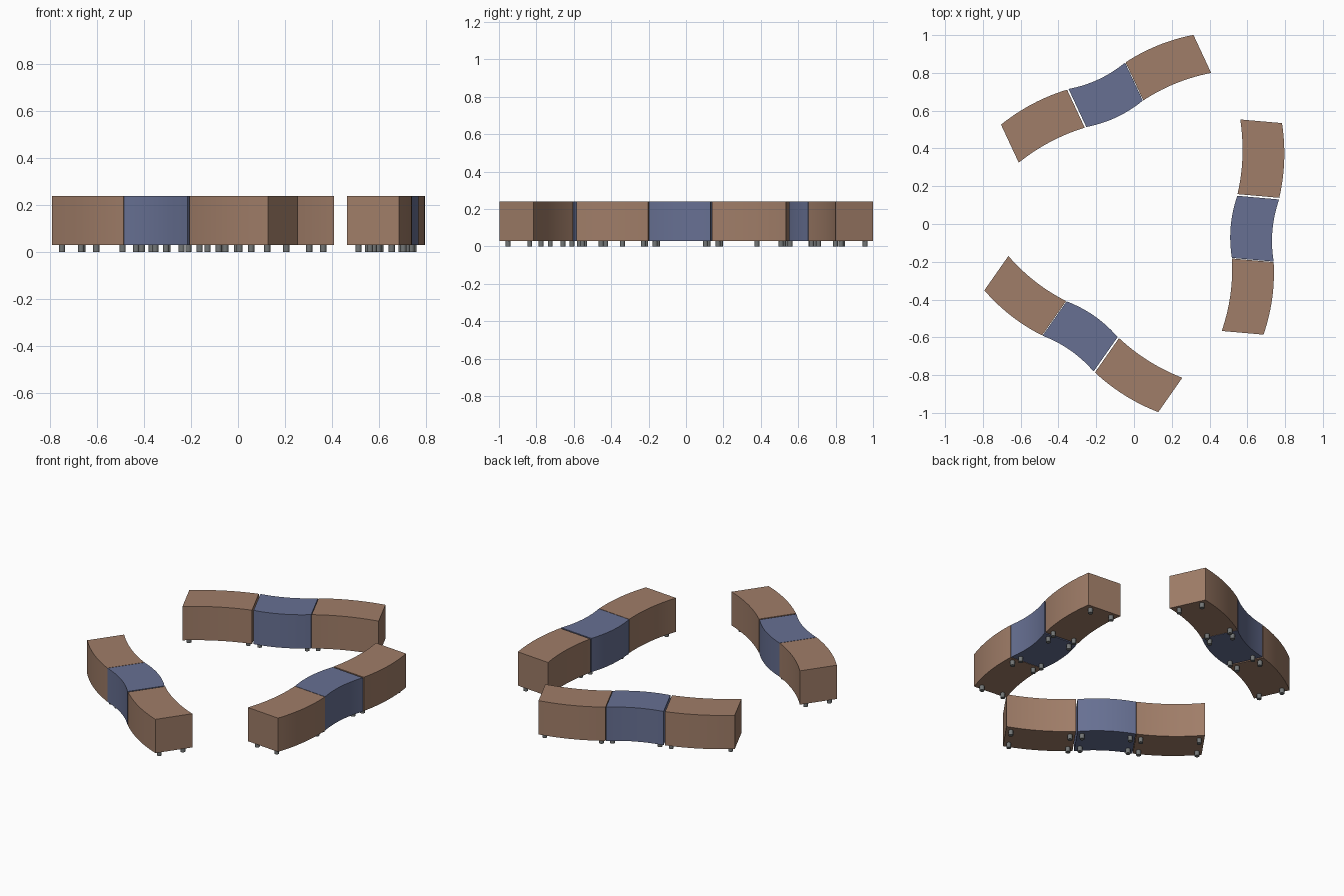
import bpy, bmesh, math
from mathutils import Matrix, Vector

if "Cube" in bpy.data.objects:
    bpy.data.objects.remove(bpy.data.objects["Cube"])

HALF_W = 0.111          # half depth of a bench
Z0, Z1 = 0.03, 0.24     # underside and top of the seat blocks


def material(name, rgb):
    m = bpy.data.materials.new(name)
    m.diffuse_color = (*rgb, 1)
    m.use_nodes = True
    m.node_tree.nodes["Principled BSDF"].inputs["Base Color"].default_value = m.diffuse_color
    return m


brown = material("brown upholstery", (0.35, 0.205, 0.138))
blue = material("slate blue upholstery", (0.135, 0.162, 0.29))
grey = material("grey metal", (0.17, 0.18, 0.18))


def add_object(name, bm, mat, frame):
    bmesh.ops.recalc_face_normals(bm, faces=bm.faces)
    me = bpy.data.meshes.new(name)
    bm.to_mesh(me)
    bm.free()
    me.materials.append(mat)
    ob = bpy.data.objects.new(name, me)
    ob.matrix_world = frame
    bpy.context.collection.objects.link(ob)
    bpy.ops.object.select_all(action='DESELECT')
    ob.select_set(True)
    bpy.context.view_layer.objects.active = ob
    bpy.ops.object.shade_smooth_by_angle(angle=math.radians(30))
    return ob


def seat(name, t0, v0, t1, v1, bulge, mat, frame, n=14):
    """Block swept along a shallow bow; x = outward, y = along the bench."""
    pts = []
    for i in range(n + 1):
        s = i / n
        pts.append((v0 + (v1 - v0) * s + 4 * bulge * s * (1 - s), t0 + (t1 - t0) * s))
    outline = [(v + HALF_W, t) for v, t in pts] + [(v - HALF_W, t) for v, t in reversed(pts)]
    bm = bmesh.new()
    face = bm.faces.new([bm.verts.new((x, y, Z0)) for x, y in outline])
    ext = bmesh.ops.extrude_face_region(bm, geom=[face])
    top = [g for g in ext["geom"] if isinstance(g, bmesh.types.BMVert)]
    bmesh.ops.translate(bm, verts=top, vec=(0, 0, Z1 - Z0))
    add_object(name, bm, mat, frame)

    # four short round feet near the corners
    bm = bmesh.new()
    for t, v, inward in ((t0, v0, 1), (t1, v1, -1)):
        slope_v = v + 4 * bulge * 0.08
        for side in (-1, 1):
            pos = Vector((slope_v + side * (HALF_W - 0.04), t + inward * 0.029, Z0 / 2 + 0.001))
            bmesh.ops.create_cone(bm, cap_ends=True, segments=16, radius1=0.0135, radius2=0.0135,
                                  depth=Z0 + 0.002, matrix=Matrix.Translation(pos))
    add_object(name + "_feet", bm, grey, frame)


# three wavy benches turned by a third of a circle each
benches = [("right", 0.634, -0.017, -5), ("back", -0.152, 0.672, 115), ("front", -0.274, -0.591, 235)]
for label, cx, cy, deg in benches:
    frame = Matrix.Translation((cx, cy, 0)) @ Matrix.Rotation(math.radians(deg), 4, 'Z')
    seat(label + "_bench_first_seat", -0.562, -0.01, -0.175, 0.01, 0.019, brown, frame)
    seat(label + "_bench_middle_seat", -0.172, 0.01, 0.158, 0.01, -0.021, blue, frame)
    seat(label + "_bench_last_seat", 0.167, 0.01, 0.562, -0.01, 0.019, brown, frame)
